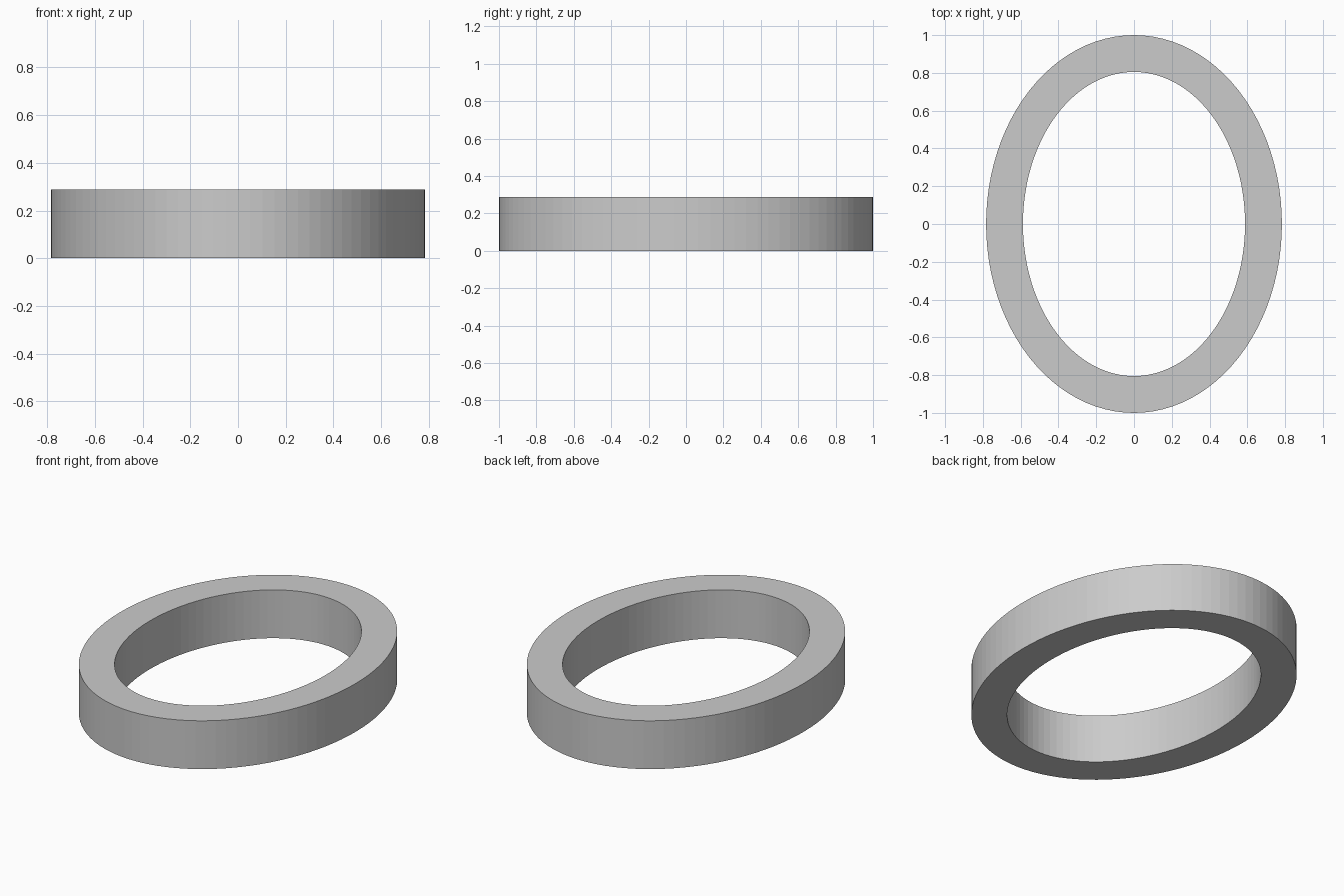
import bpy, bmesh
from math import cos, sin, tau

if "Cube" in bpy.data.objects:
    bpy.data.objects.remove(bpy.data.objects["Cube"])

SEGMENTS = 96
HEIGHT = 0.288
OUTER = (0.783, 1.0)
INNER = (0.588, 0.805)


def ellipse_loop(bm, radii, z):
    return [bm.verts.new((radii[0] * cos(tau * i / SEGMENTS),
                          radii[1] * sin(tau * i / SEGMENTS), z))
            for i in range(SEGMENTS)]


# Oval ring: four ellipse loops bridged around a rectangular section
bm = bmesh.new()
section = [(OUTER, 0), (OUTER, HEIGHT), (INNER, HEIGHT), (INNER, 0)]
loops = [ellipse_loop(bm, radii, z) for radii, z in section]
for k in range(4):
    a, b = loops[k], loops[(k + 1) % 4]
    for i in range(SEGMENTS):
        j = (i + 1) % SEGMENTS
        bm.faces.new((a[i], a[j], b[j], b[i]))
bmesh.ops.recalc_face_normals(bm, faces=bm.faces)

mesh = bpy.data.meshes.new("oval_ring")
bm.to_mesh(mesh)
bm.free()
ring = bpy.data.objects.new("oval_ring", mesh)
bpy.context.collection.objects.link(ring)
